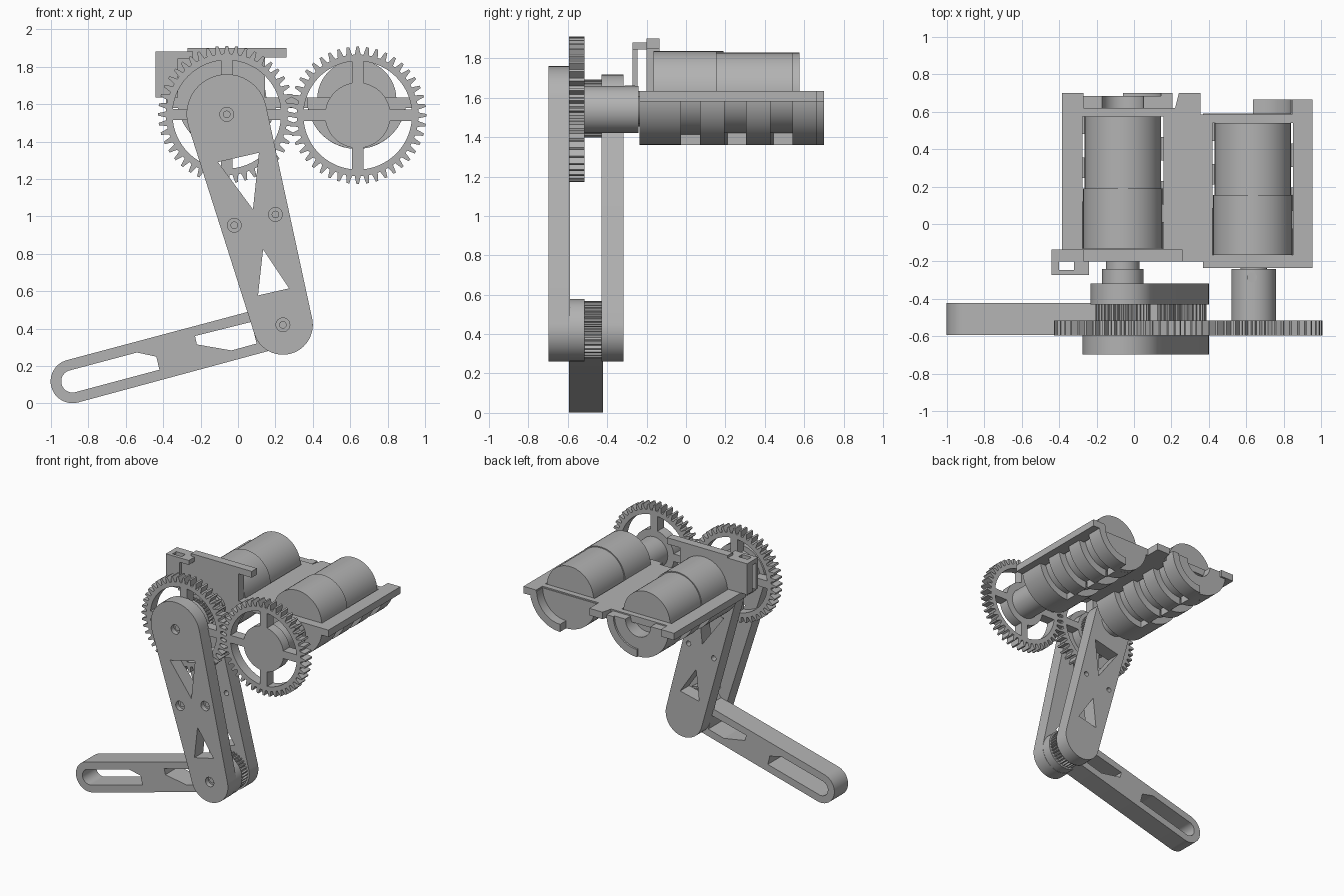
import bpy, bmesh
from math import pi, sin, cos, asin, acos, atan2, hypot, radians

cube = bpy.data.objects.get("Cube")
if cube:
    bpy.data.objects.remove(cube)

grey = bpy.data.materials.new("plain grey")
grey.use_nodes = True
GREY = (0.45, 0.45, 0.45, 1)
grey.diffuse_color = GREY
grey.node_tree.nodes["Principled BSDF"].inputs["Base Color"].default_value = GREY


def arc(c, r, a0, a1, n=24):
    return [(c[0] + r * cos(a0 + (a1 - a0) * i / n),
             c[1] + r * sin(a0 + (a1 - a0) * i / n)) for i in range(n + 1)]


def circle(c, r, n=48):
    return arc(c, r, 0, 2 * pi, n)[:-1]


def rect(x0, x1, y0, y1):
    return [(x0, y0), (x1, y0), (x1, y1), (x0, y1)]


def capsule(p, rp, q, rq):
    """Outline of two circles joined by tangents."""
    a = atan2(q[1] - p[1], q[0] - p[0])
    off = acos((rp - rq) / hypot(q[0] - p[0], q[1] - p[1]))
    return arc(p, rp, a + off, a + 2 * pi - off) + arc(q, rq, a - off, a + off)


def teeth(c, root, tip, n):
    """Toothed outline."""
    pts = []
    for i in range(n):
        for f, r in ((-0.34, root), (-0.13, tip), (0.13, tip), (0.34, root)):
            a = 2 * pi * (i + f) / n
            pts.append((c[0] + r * cos(a), c[1] + r * sin(a)))
    return pts


def half_ring(c, r0, r1, a0=180, a1=360):
    a0, a1 = radians(a0), radians(a1)
    inner = arc(c, r0, a1, a0) if r0 else [c]
    return arc(c, r1, a0, a1) + inner


def prism(name, outlines, lo, hi, axis="y"):
    """Extrude outlines (the first is the edge, the rest are holes)."""
    cu = bpy.data.curves.new(name, "CURVE")
    cu.dimensions, cu.fill_mode = "2D", "BOTH"
    cu.extrude = (hi - lo) / 2
    for pts in outlines:
        sp = cu.splines.new("POLY")
        sp.points.add(len(pts) - 1)
        for p, (u, v) in zip(sp.points, pts):
            p.co = (u, v, 0, 1)
        sp.use_cyclic_u = True
    ob = bpy.data.objects.new(name, cu)
    bpy.context.collection.objects.link(ob)
    mid = (lo + hi) / 2
    if axis == "y":
        ob.rotation_euler.x = pi / 2
        ob.location.y = mid
    else:
        ob.location.z = mid
    bpy.ops.object.select_all(action="DESELECT")
    bpy.context.view_layer.objects.active = ob
    ob.select_set(True)
    bpy.ops.object.convert(target="MESH")
    ob = bpy.context.object
    bm = bmesh.new()
    bm.from_mesh(ob.data)
    bmesh.ops.remove_doubles(bm, verts=bm.verts, dist=0.0005)
    bmesh.ops.recalc_face_normals(bm, faces=bm.faces)
    bm.to_mesh(ob.data)
    bm.free()
    ob.data.materials.clear()
    ob.data.materials.append(grey)
    bpy.ops.object.shade_smooth_by_angle(angle=radians(25))
    return ob


HIP, DRIVE, KNEE, TOE = (-0.06, 1.545), (0.64, 1.54), (0.24, 0.42), (-0.885, 0.118)

# Spoked gears
def spoked_gear(name, c):
    windows = []
    for k in range(4):
        inner, outer = asin(0.03 / 0.175), asin(0.03 / 0.29)
        a, b = k * pi / 2, (k + 1) * pi / 2
        windows.append(arc(c, 0.29, a + outer, b - outer)
                       + arc(c, 0.175, b - inner, a + inner))
    prism(name, [teeth(c, 0.325, 0.367, 44)] + windows, -0.595, -0.515)


spoked_gear("hip_gear", HIP)
spoked_gear("drive_gear", DRIVE)

# Belt pulleys and knee boss
for name, c in (("hip_pulley", HIP), ("knee_pulley", KNEE)):
    prism(name, [teeth(c, 0.132, 0.147, 36)], -0.515, -0.43)
prism("knee_boss", [circle(KNEE, 0.158)], -0.59, -0.515)

# Thigh plates with triangular cut-outs and counterbored screws
cutouts = [[(-0.107, 1.29), (0.112, 1.34), (0.08, 1.037)],
           [(0.134, 0.823), (0.273, 0.615), (0.107, 0.577)]]
screws = [HIP, KNEE, (-0.02, 0.952), (0.2, 1.01)]
bores = [circle(c, 0.037, 24) for c in screws]
front = capsule(HIP, 0.215, KNEE, 0.16)
prism("thigh_front_face", [front] + cutouts + bores, -0.697, -0.66)
prism("thigh_front_body", [front] + cutouts, -0.66, -0.588)
for i, c in enumerate(screws):
    prism("screw_%d" % i, [circle(c, 0.02, 20)], -0.67, -0.655)
rear = capsule(HIP, 0.172, KNEE, 0.16)
prism("thigh_rear", [rear] + cutouts + [circle(c, 0.02, 20) for c in screws[2:]],
      -0.43, -0.317)

# Shin with a long slot and a small window
tilt = atan2(KNEE[1] - TOE[1], KNEE[0] - TOE[0])
slot = arc(TOE, 0.06, tilt + pi / 2, tilt + 3 * pi / 2) + [
    (-0.42, 0.18), (-0.437, 0.25), (-0.54, 0.272)]
window = [(-0.23, 0.36), (0.07, 0.435), (0.1, 0.32), (-0.035, 0.283), (-0.22, 0.315)]
prism("shin", [capsule(TOE, 0.117, KNEE, 0.115), slot, window], -0.593, -0.422)

# Motor tray
tray = [(-0.385, -0.2), (0.37, -0.2), (0.37, -0.235), (0.955, -0.235), (0.955, 0.665),
        (0.845, 0.665), (0.845, 0.585), (0.355, 0.585), (0.355, 0.7), (0.24, 0.7),
        (0.22, 0.62), (-0.27, 0.62), (-0.27, 0.7), (-0.385, 0.7)]
prism("motor_tray", [tray, rect(-0.275, 0.158, -0.13, 0.575),
                     rect(0.42, 0.85, -0.165, 0.54)], 1.58, 1.635, "z")

# Motors with staggered cradle ribs and end walls
for side, x, y0 in (("right", -0.06, -0.13), ("left", 0.635, -0.165)):
    axis = (x, 1.625)
    prism(side + "_motor_gearbox", [circle(axis, 0.212)], y0, y0 + 0.32)
    prism(side + "_motor_can", [circle(axis, 0.204)], y0 + 0.32, y0 + 0.705)
    prism(side + "_cradle_front", [half_ring(axis, 0, 0.265)], y0 - 0.07, y0)
    prism(side + "_cradle_lip", [half_ring(axis, 0.205, 0.265)], y0, y0 + 0.14)
    for k in range(3):
        gap = y0 + 0.14 + 0.235 * k
        prism(side + "_rib_a%d" % k, [half_ring(axis, 0.205, 0.265, 180, 270)],
              gap, gap + 0.11)
        prism(side + "_rib_b%d" % k, [half_ring(axis, 0.205, 0.265, 270, 360)],
              gap + 0.095, gap + 0.22)
    end = y0 + 0.705
    prism(side + "_cradle_back", [half_ring(axis, 0.11 if side == "right" else 0, 0.265)],
          end, end + (0.11 if side == "right" else 0.05))

# Shafts and couplers
prism("drive_coupler", [circle(DRIVE, 0.12)], -0.515, -0.24)
prism("drive_shaft", [circle(DRIVE, 0.07)], -0.24, -0.16)
prism("coupler_set_screw", [circle((0.63, -0.285), 0.027, 20)], 1.64, 1.662, "z")
prism("hip_coupler", [circle(HIP, 0.11)], -0.32, -0.24)
prism("hip_shaft", [circle(HIP, 0.09)], -0.24, -0.13)

# Upright bracket with a side clip
prism("bracket", [[(-0.27, 1.63), (0.145, 1.63), (0.145, 1.85), (0.26, 1.85),
                   (0.26, 1.9), (-0.27, 1.9)]], -0.2, -0.135)
prism("clip_back", [rect(-0.44, -0.27, 1.635, 1.88)], -0.2, -0.135)
prism("clip_front", [rect(-0.44, -0.32, 1.635, 1.88)], -0.272, -0.245)
prism("clip_bridge", [rect(-0.44, -0.4, -0.272, -0.19),
                      ], 1.845, 1.88, "z")
prism("clip_foot", [rect(-0.32, -0.24, -0.272, -0.19)], 1.845, 1.88, "z")
